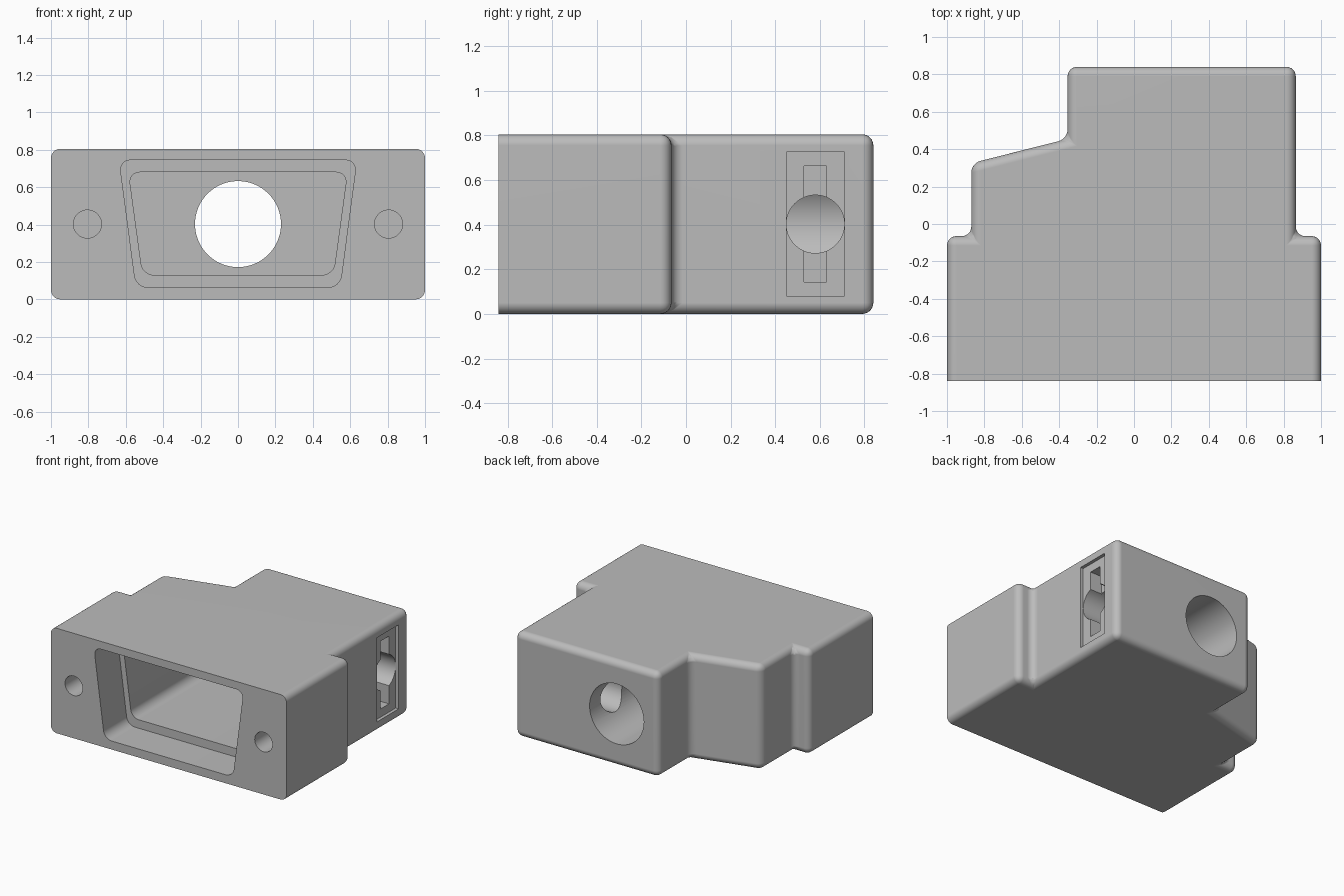
import bpy, bmesh, math
from mathutils import Matrix, Vector

cube = bpy.data.objects.get("Cube")
if cube:
    bpy.data.objects.remove(cube, do_unlink=True)

HEIGHT = 0.805
FRONT, BACK = -0.84, 0.84
MID = HEIGHT / 2

grey = bpy.data.materials.new("plain grey")
grey.use_nodes = True
grey.diffuse_color = (0.5, 0.5, 0.5, 1)
grey.node_tree.nodes["Principled BSDF"].inputs["Base Color"].default_value = (0.5, 0.5, 0.5, 1)


def make_object(name, bm):
    bmesh.ops.recalc_face_normals(bm, faces=bm.faces)
    mesh = bpy.data.meshes.new(name)
    bm.to_mesh(mesh)
    bm.free()
    mesh.materials.append(grey)
    obj = bpy.data.objects.new(name, mesh)
    bpy.context.collection.objects.link(obj)
    return obj


def prism(points, direction):
    """Extrude a closed loop of 3D points along a direction."""
    bm = bmesh.new()
    face = bm.faces.new([bm.verts.new(p) for p in points])
    result = bmesh.ops.extrude_face_region(bm, geom=[face])
    verts = [g for g in result["geom"] if isinstance(g, bmesh.types.BMVert)]
    bmesh.ops.translate(bm, verts=verts, vec=direction)
    return bm


def round_edges(bm, edges, radius, segments=6):
    bmesh.ops.bevel(bm, geom=edges, offset=radius, segments=segments,
                    profile=0.5, affect='EDGES', clamp_overlap=True)


def box(name, lo, hi):
    lo, hi = Vector(lo), Vector(hi)
    bm = bmesh.new()
    bmesh.ops.create_cube(bm, size=1)
    bmesh.ops.scale(bm, verts=bm.verts, vec=hi - lo)
    bmesh.ops.translate(bm, verts=bm.verts, vec=(lo + hi) / 2)
    return make_object(name, bm)


def bore(name, radius, start, end, sides=64):
    start, end = Vector(start), Vector(end)
    axis = end - start
    bm = bmesh.new()
    turn = axis.to_track_quat('Z', 'Y').to_matrix().to_4x4()
    bmesh.ops.create_cone(bm, cap_ends=True, segments=sides, radius1=radius, radius2=radius,
                          depth=axis.length, matrix=Matrix.Translation((start + end) / 2) @ turn)
    return make_object(name, bm)


def trapezoid(name, top, bottom, z_top, z_bottom, y0, y1, radius):
    """Pocket with rounded corners, running along y."""
    points = [(-top, y0, z_top), (top, y0, z_top), (bottom, y0, z_bottom), (-bottom, y0, z_bottom)]
    bm = prism(points, (0, y1 - y0, 0))
    edges = [e for e in bm.edges if abs(e.verts[0].co.y - e.verts[1].co.y) > 0.1]
    round_edges(bm, edges, radius)
    return make_object(name, bm)


# Shell: stepped outline, every edge rounded except those of the front face
outline = [(-1, FRONT), (1, FRONT), (1, -0.065), (0.865, -0.065), (0.865, BACK), (-0.355, BACK),
           (-0.355, 0.455), (-0.87, 0.325), (-0.87, -0.065), (-1, -0.065)]
bm = prism([(x, y, 0) for x, y in outline], (0, 0, HEIGHT))
round_edges(bm, [e for e in bm.edges if any(v.co.y > FRONT + 0.01 for v in e.verts)], 0.05)
housing = make_object("connector_housing", bm)

# Connector pocket, cable bore, side port and screw holes
cutters = [
    trapezoid("outer_pocket", 0.635, 0.545, 0.745, 0.065, FRONT - 0.1, -0.56, 0.06),
    trapezoid("inner_pocket", 0.585, 0.51, 0.68, 0.13, -0.6, 0.3, 0.06),
    bore("cable_bore", 0.23, (0, 0.25, MID), (0, 1, MID)),
    bore("side_port", 0.13, (0, 0.58, MID), (1, 0.58, MID)),
    box("side_recess", (0.84, 0.45, 0.08), (1, 0.71, 0.725)),
    box("side_slot", (0.74, 0.53, 0.143), (1, 0.63, 0.662)),
]
for side in (-1, 1):
    cutters.append(bore("screw_hole", 0.075, (side * 0.805, FRONT - 0.1, MID),
                        (side * 0.805, FRONT + 0.45, MID), 40))

for cutter in cutters:
    cut = housing.modifiers.new(cutter.name, 'BOOLEAN')
    cut.operation = 'DIFFERENCE'
    cut.solver = 'EXACT'
    cut.object = cutter

# Bake the cuts and drop the cutters
bpy.context.view_layer.update()
baked = bpy.data.meshes.new_from_object(
    housing.evaluated_get(bpy.context.evaluated_depsgraph_get()))
housing.modifiers.clear()
housing.data = baked
for cutter in cutters:
    bpy.data.objects.remove(cutter, do_unlink=True)
baked.materials.clear()
baked.materials.append(grey)

# Smooth rounds with crisp cut edges
bpy.ops.object.select_all(action='DESELECT')
housing.select_set(True)
bpy.context.view_layer.objects.active = housing
bpy.ops.object.shade_smooth_by_angle(angle=math.radians(30))
weighted = housing.modifiers.new("even_shading", 'WEIGHTED_NORMAL')
weighted.keep_sharp = True
